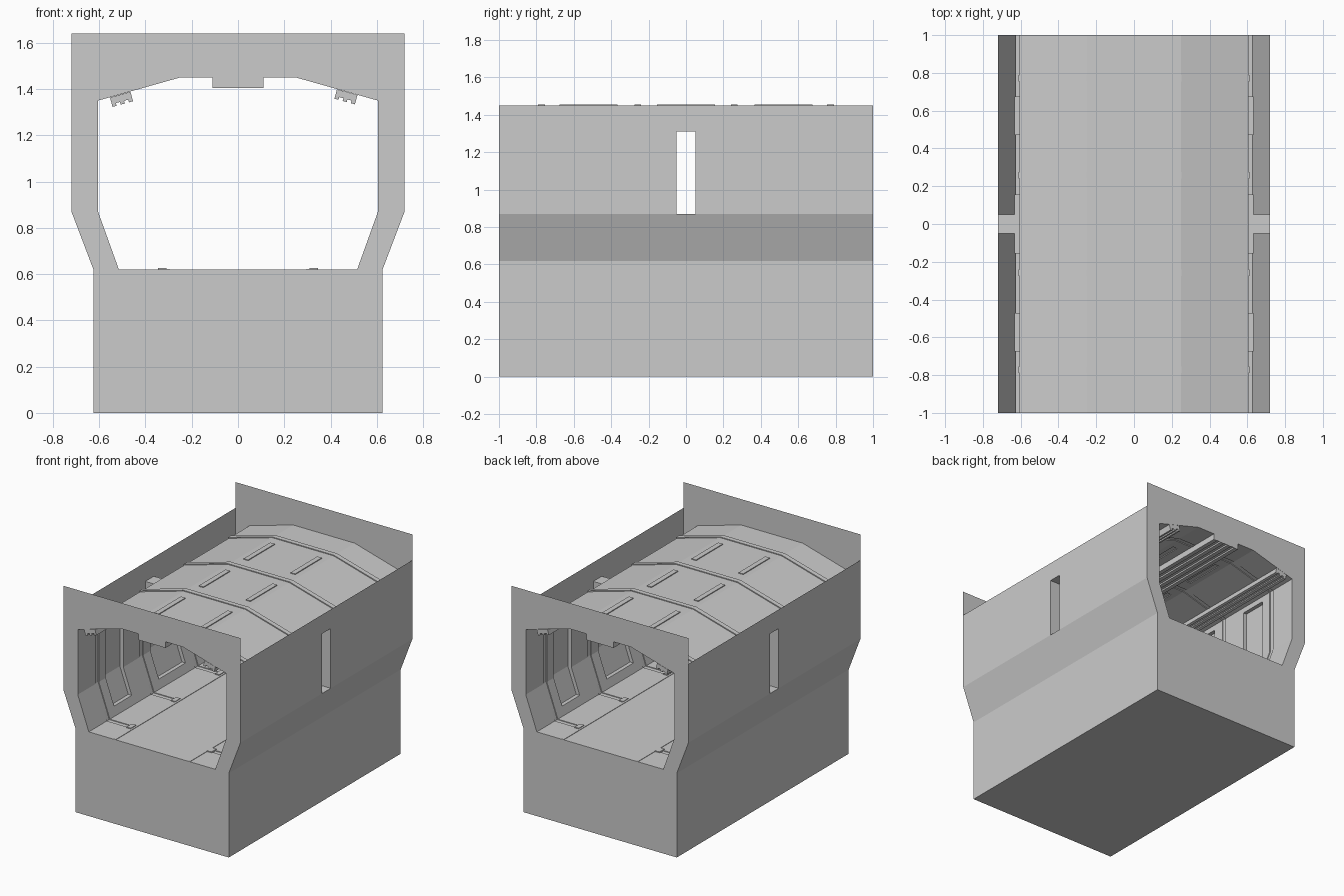
import bpy, bmesh, math

if "Cube" in bpy.data.objects:
    bpy.data.objects.remove(bpy.data.objects["Cube"])


def finish(name, bm):
    mesh = bpy.data.meshes.new(name)
    bm.to_mesh(mesh)
    bm.free()
    obj = bpy.data.objects.new(name, mesh)
    bpy.context.collection.objects.link(obj)
    return obj


def sheet(profile, ys, closed=False):
    """Sweep an x/z profile along y; faces are keyed (segment, bay)."""
    bm = bmesh.new()
    rows = [[bm.verts.new((x, y, z)) for x, z in profile] for y in ys]
    n = len(profile)
    faces = {}
    for j in range(len(ys) - 1):
        for i in range(n if closed else n - 1):
            k = (i + 1) % n
            faces[i, j] = bm.faces.new((rows[j][i], rows[j][k], rows[j + 1][k], rows[j + 1][i]))
    return bm, faces


def recess(bm, faces, move):
    """Push a group of faces away, leaving step walls around it."""
    res = bmesh.ops.extrude_face_region(bm, geom=faces)["geom"]
    for v in res:
        if isinstance(v, bmesh.types.BMVert):
            v.co = move(v.co)
    old = [f for f in faces if f.is_valid]
    if old:
        bmesh.ops.delete(bm, geom=old, context='FACES')


def prism(name, profile, y0, y1):
    bm, _ = sheet(profile, (y0, y1), True)
    bmesh.ops.holes_fill(bm, edges=bm.edges[:], sides=0)
    bmesh.ops.recalc_face_normals(bm, faces=bm.faces[:])
    return finish(name, bm)


def offset(dx, dz):
    def move(co):
        c = co.copy()
        c.x += dx
        c.z += dz
        return c
    return move


def groove_move(co):
    c = co.copy()
    c.x *= 1.01
    c.z += 0.006 if c.z > 1.3 else (-0.005 if c.z < 0.65 else 0)
    return c


# Tunnel lining: floor, sloped lower walls, walls, ceiling
half = [(.31, .62), (.515, .62), (.5366, .68), (.605, .87), (.605, 1.31),
        (.605, 1.35), (.25, 1.45), (.21, 1.45), (.173, 1.45)]
loop = half + [(-x, z) for x, z in reversed(half)]
pos = [.05, .155, .24, .275, .365, .47, .675, .755, .79, 1]
ys = [-y for y in reversed(pos)] + pos
bm, faces = sheet(loop, ys, True)


def pick(segs, ranges):
    out = []
    for (i, j), f in faces.items():
        mid = (ys[j] + ys[j + 1]) / 2
        if i in segs and any(a < mid < b for a, b in ranges):
            out.append(f)
    return out


niche_bays = [(.47, .675), (-.155, .155), (-.675, -.47)]
slot_bays = [(.365, .675), (-.155, .155), (-.675, -.365)]
seams = [(s * c - .0175, s * c + .0175) for s in (1, -1) for c in (.2575, .7725)]
niches = [(pick((2, 3), niche_bays), .028), (pick((13, 14), niche_bays), -.028)]
slots = pick((7, 9), slot_bays)
grooves = pick(range(17), seams)
for group, dx in niches:
    recess(bm, group, offset(dx, 0))
recess(bm, slots, offset(0, .006))
recess(bm, grooves, groove_move)
window = []
for f in bm.faces:
    c = f.calc_center_median()
    if abs(c.y) < .04 and .88 < c.z < 1.3 and abs(c.x) > .6 and abs(f.normal.x) >= 0:
        window.append(f)
bmesh.ops.delete(bm, geom=window, context='FACES')
finish("tunnel_lining", bm)

for side, label in ((1, "right"), (-1, "left")):
    # Outer skin with window opening
    wall = [(.72, 1.45), (.72, 1.31), (.72, .87), (.625, .62), (.625, 0)]
    wall = [(side * x, z) for x, z in wall]
    if side < 0:
        wall.reverse()
    bm, faces = sheet(wall, (-1, -.05, .05, 1))
    bmesh.ops.delete(bm, geom=[faces[1 if side > 0 else 2, 1]], context='FACES')
    finish(label + "_outer_wall", bm)

    # Window reveal between lining and outer skin
    bm = bmesh.new()
    corners = [(-.05, .87), (.05, .87), (.05, 1.31), (-.05, 1.31)]
    a = [bm.verts.new((side * .633, y, z)) for y, z in corners]
    b = [bm.verts.new((side * .72, y, z)) for y, z in corners]
    for i in range(4):
        k = (i + 1) % 4
        quad = (a[i], b[i], b[k], a[k])
        bm.faces.new(quad if side < 0 else quad[::-1])
    finish(label + "_window_reveal", bm)

    # Floor edge strip and small seam plates
    x0, x1 = side * .295, side * .31
    prism(label + "_floor_strip", [(x0, .617), (x1, .617), (x1, .623), (x0, .623)], -1, 1)
    for c in (-.7725, -.2575, .2575, .7725):
        p0, p1 = side * .31, side * .345
        prism(label + "_seam_plate", [(p0, .615), (p1, .615), (p1, .627), (p0, .627)],
              c - .03, c + .03)

# Underside
bm, _ = sheet([(.625, 0), (-.625, 0)], (-1, 1))
finish("underside", bm)

# End frames
frame = [(0, 0), (.625, 0), (.625, .62), (.72, .87), (.72, 1.64), (0, 1.64), (0, 1.405),
         (.11, 1.405), (.11, 1.45), (.25, 1.45), (.605, 1.35), (.605, .87), (.515, .62), (0, .62)]
for y, label in ((-1, "front_frame"), (1, "back_frame")):
    bm = bmesh.new()
    for side in (1, -1):
        pts = [bm.verts.new((side * x, y, z)) for x, z in frame]
        if side * y > 0:
            pts.reverse()
        bm.faces.new(pts)
    bmesh.ops.remove_doubles(bm, verts=bm.verts[:], dist=1e-5)
    bmesh.ops.triangulate(bm, faces=bm.faces[:])
    finish(label, bm)


def ribbed(width, depth, ribs, groove):
    """Bar section hanging from v=0 with lengthwise grooves underneath."""
    pts = [(width / 2, 0), (-width / 2, 0)]
    step = width / (2 * ribs - 1)
    for i in range(ribs):
        u = -width / 2 + 2 * i * step
        pts += [(u, -depth + (groove if i else 0))] if i else []
        pts += [(u, -depth), (u + step, -depth)]
        if i < ribs - 1:
            pts += [(u + step, -depth + groove)]
    return pts


# Ceiling beam and tilted cable trays
prism("ceiling_beam", [(u, 1.448 + v) for u, v in ribbed(.22, .043, 4, .012)], -.999, .999)
for cx, cz, ang, label in ((.461, 1.346, -.27, "right_cable_tray"), (-.498, 1.335, .27, "left_cable_tray")):
    c, s = math.cos(ang), math.sin(ang)
    section = [(cx + u * c - (v + .042) * s, cz + u * s + (v + .042) * c)
               for u, v in ribbed(.092, .042, 3, .012)]
    prism(label, section, -1, 1)
